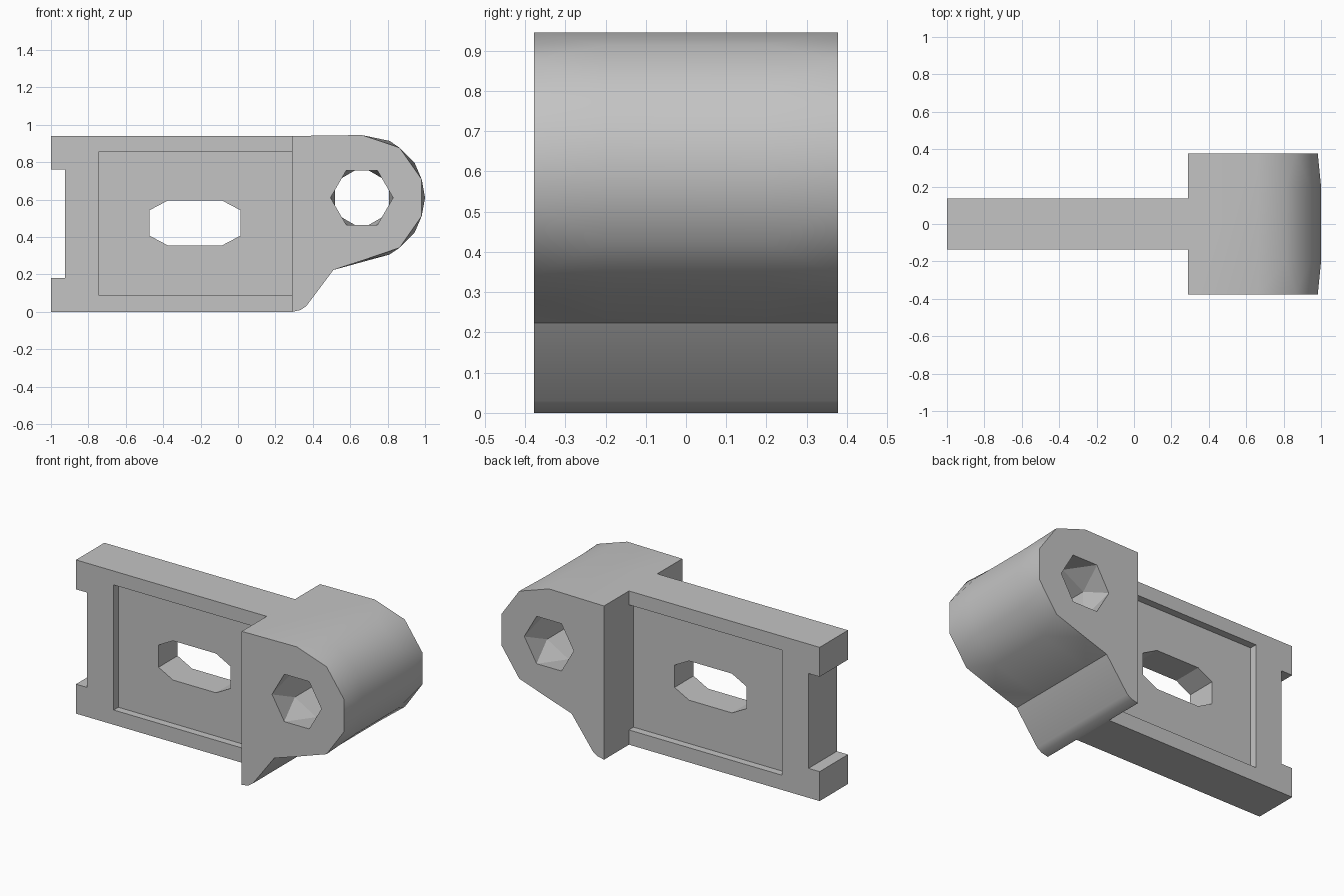
import bpy, bmesh
from math import radians, cos, sin
from mathutils import Vector

cube = bpy.data.objects.get("Cube")
if cube:
    bpy.data.objects.remove(cube, do_unlink=True)

grey = bpy.data.materials.new("plain grey")
grey.use_nodes = True
grey.diffuse_color = (0.55, 0.55, 0.55, 1)
grey.node_tree.nodes["Principled BSDF"].inputs["Base Color"].default_value = grey.diffuse_color


def loft(name, sections):
    """Solid along y from (y, xz points) sections of equal length."""
    bm = bmesh.new()
    rings = [[bm.verts.new((x, y, z)) for x, z in pts] for y, pts in sections]
    bm.faces.new(rings[0])
    bm.faces.new(rings[-1][::-1])
    n = len(rings[0])
    for k, (a, b) in enumerate(zip(rings, rings[1:])):
        # keep the triangle fan mirrored about the middle
        if k > len(rings) // 2 - 1:
            a, b = b, a
        for i in range(n):
            j = (i + 1) % n
            bm.faces.new((a[i], b[i], b[j]))
            bm.faces.new((a[i], b[j], a[j]))
    bmesh.ops.recalc_face_normals(bm, faces=bm.faces)
    bmesh.ops.dissolve_limit(bm, angle_limit=0.005, verts=bm.verts, edges=bm.edges)
    mesh = bpy.data.meshes.new(name)
    bm.to_mesh(mesh)
    bm.free()
    mesh.materials.append(grey)
    obj = bpy.data.objects.new(name, mesh)
    bpy.context.collection.objects.link(obj)
    return obj


def prism(name, pts, y0, y1):
    return loft(name, [(y0, pts), (y1, pts)])


def rect(x0, x1, z0, z1):
    return [(x0, z0), (x1, z0), (x1, z1), (x0, z1)]


def arc(centre, radius, angles):
    return [(centre[0] + radius * cos(radians(a)),
             centre[1] + radius * sin(radians(a))) for a in angles]


def cut(obj, cutter):
    mod = obj.modifiers.new(cutter.name, 'BOOLEAN')
    mod.operation = 'DIFFERENCE'
    mod.solver = 'EXACT'
    mod.object = cutter
    cutter.hide_render = True
    cutter.hide_viewport = True
    cutter.display_type = 'WIRE'


# Flat plate with a notched end
HALF = 0.137
plate = prism("plate", [(-1, 0), (0.29, 0), (0.29, 0.94), (-1, 0.94), (-1, 0.76),
                        (-0.925, 0.76), (-0.925, 0.18), (-1, 0.18)], -HALF, HALF)

# Shallow recess on both faces, open towards the hub
for side, label in ((-1, "front"), (1, "back")):
    ys = sorted((side * (HALF - 0.045), side * (HALF + 0.1)))
    cut(plate, prism(label + "_recess_cutter", rect(-0.745, 0.35, 0.09, 0.855), *ys))

# Slot through the plate
slot = [(-0.375, 0.355), (-0.085, 0.355), (0.013, 0.407), (0.013, 0.543),
        (-0.085, 0.595), (-0.375, 0.595), (-0.473, 0.543), (-0.473, 0.407)]
cut(plate, prism("slot_cutter", slot, -0.3, 0.3))

# Rounded hub with staggered facets along its width
CENTRE = (0.662, 0.61)
foot = [(0.51, 0.224), (0.365, 0.03), (0.335, 0.01), (0.29, 0), (0.29, 0.94)]
end = arc(CENTRE, 0.335, (90, 53, 17, -17, -53)) + [(0.66, 0.273)] + foot
middle = arc(CENTRE, 0.338, (90, 64, 33, 0, -33, -64)) + foot
middle[0] = end[0]
hub = loft("hub", [(-0.378, end), (-0.2, middle), (0.2, middle), (0.378, end)])
hub.data.shade_smooth()
hub.data.set_sharp_from_angle(angle=radians(30))

# Six-sided hole with its inner ring turned by half a step
hex_end = arc(CENTRE, 0.167, range(0, 360, 60))
hex_mid = arc(CENTRE, 0.167, range(-30, 330, 60))
cut(hub, loft("hole_cutter", [(-0.378 - 0.002, hex_end), (-0.19, hex_mid),
                              (0.19, hex_mid), (0.378 + 0.002, hex_end)]))
